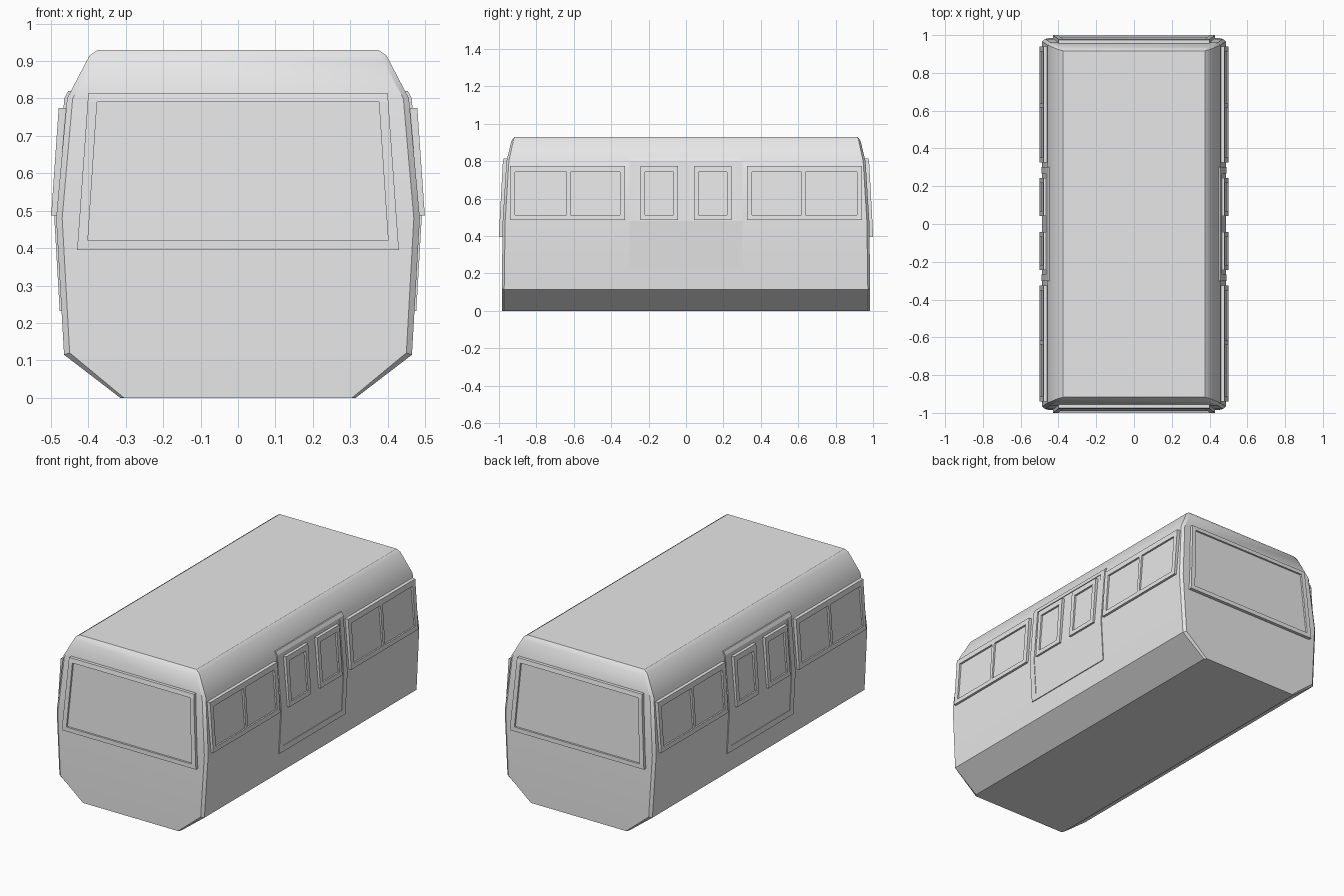
import bpy, bmesh

cube = bpy.data.objects.get("Cube")
if cube:
    bpy.data.objects.remove(cube, do_unlink=True)

grey = bpy.data.materials.new("light_grey")
grey.use_nodes = True
colour = (0.8, 0.8, 0.8, 1)
grey.diffuse_color = colour
grey.node_tree.nodes["Principled BSDF"].inputs["Base Color"].default_value = colour

# Half cross-section (x, z) of the hull, of its end caps, and the cap's depth in y
HULL = [(.315, 0), (.465, .115), (.486, .48), (.457, .8), (.397, .915), (.375, .93)]
CAP = [(.305, 0), (.45, .12), (.47, .48), (.442, .8), (.387, .902), (.375, .915)]
CAP_Y = [.985, .985, .98, .96, .935, .93]
BEVEL = .013


def interpolate(points, z):
    for (a, z0), (b, z1) in zip(points, points[1:]):
        if z <= z1:
            return a + (b - a) * (z - z0) / (z1 - z0)
    return points[-1][0]


def make_object(name, bm):
    mesh = bpy.data.meshes.new(name)
    bmesh.ops.remove_doubles(bm, verts=bm.verts, dist=1e-5)
    bm.to_mesh(mesh)
    bm.free()
    mesh.materials.append(grey)
    obj = bpy.data.objects.new(name, mesh)
    bpy.context.collection.objects.link(obj)
    return obj


def make_hull():
    """Lofted shell with chamfered, raked ends."""
    bm = bmesh.new()

    def ring(profile, inset, end):
        rows = [(x, end * (y - inset), z) for (x, z), y in zip(profile, CAP_Y)]
        left = [bm.verts.new(p) for p in rows]
        right = [bm.verts.new((-x, y, z)) for x, y, z in rows]
        return left + right[::-1]

    rings = [ring(CAP, 0, -1), ring(HULL, BEVEL, -1),
             ring(HULL, BEVEL, 1), ring(CAP, 0, 1)]
    count = len(rings[0])
    for a, b in zip(rings, rings[1:]):
        for i in range(count):
            j = (i + 1) % count
            bm.faces.new((a[i], a[j], b[j], b[i]))
    for cap in (rings[0], rings[-1]):
        for i in range(count // 2 - 1):
            bm.faces.new((cap[i], cap[i + 1], cap[-2 - i], cap[-1 - i]))
    bmesh.ops.recalc_face_normals(bm, faces=bm.faces)
    return make_object("hull", bm)


def side_wall(turn):
    def place(u, z, d):
        d *= 1 + max(0, z - .485) * 1.5
        return (turn * (interpolate(HULL, z) + d), turn * u, z)
    return place


def end_wall(turn):
    depth = [(y, z) for y, (x, z) in zip(CAP_Y, CAP)]

    def place(u, z, d):
        taper = 1 - (z - .395) * .165
        return (turn * u * taper, -turn * (interpolate(depth, z) + d), z)
    return place


def relief(name, place, us, zs, frame, pane, panes):
    """Raised plate on a wall: cells listed in panes are sunk below the frame."""
    bm = bmesh.new()
    nu, nz = len(us) - 1, len(zs) - 1

    def height(i, j):
        if 0 <= i < nu and 0 <= j < nz:
            return pane if (i, j) in panes else frame
        return -.008

    def quad(*points):
        bm.faces.new([bm.verts.new(place(*p)) for p in points])

    for i in range(nu + 1):
        for j in range(nz + 1):
            h, before, below = height(i, j), height(i - 1, j), height(i, j - 1)
            if i < nu and j < nz:
                quad((us[i], zs[j], h), (us[i + 1], zs[j], h),
                     (us[i + 1], zs[j + 1], h), (us[i], zs[j + 1], h))
            if j < nz and before != h:
                quad((us[i], zs[j], before), (us[i], zs[j], h),
                     (us[i], zs[j + 1], h), (us[i], zs[j + 1], before))
            if i < nu and below != h:
                quad((us[i], zs[j], below), (us[i + 1], zs[j], below),
                     (us[i + 1], zs[j], h), (us[i], zs[j], h))
    return make_object(name, bm)


hull = make_hull()
bpy.ops.object.select_all(action="DESELECT")
hull.select_set(True)
bpy.context.view_layer.objects.active = hull
bpy.ops.object.shade_smooth_by_angle(angle=.5)

# Side walls: double doors in the middle, a pair of windows either way
WINDOW_U = [.325, .353, .618, .638, .913, .94]
WINDOW_Z = [.487, .513, .742, .774]
DOOR_WINDOW_U = [.042, .068, .218, .244]
for side, turn in (("left", 1), ("right", -1)):
    wall = side_wall(turn)
    relief(side + "_door", wall, [-.303, -.268, .268, .303],
           [.232, .268, .48, .79, .8, .82], .005, .002, {(1, 1), (1, 2)})
    for spot, flip in (("front", -1), ("rear", 1)):
        us = sorted(flip * u for u in WINDOW_U)
        relief(f"{side}_{spot}_windows", wall, us, WINDOW_Z, .014, .006,
               {(1, 1), (3, 1)})
        us = sorted(flip * u for u in DOOR_WINDOW_U)
        relief(f"{side}_{spot}_door_window", wall, us, WINDOW_Z, .014, .006,
               {(1, 1)})

# Wide windscreens at both ends
for name, turn in (("front_windscreen", 1), ("rear_windscreen", -1)):
    relief(name, end_wall(turn), [-.43, -.403, .403, .43],
           [.395, .42, .79, .815], .0188, .008, {(1, 1)})
